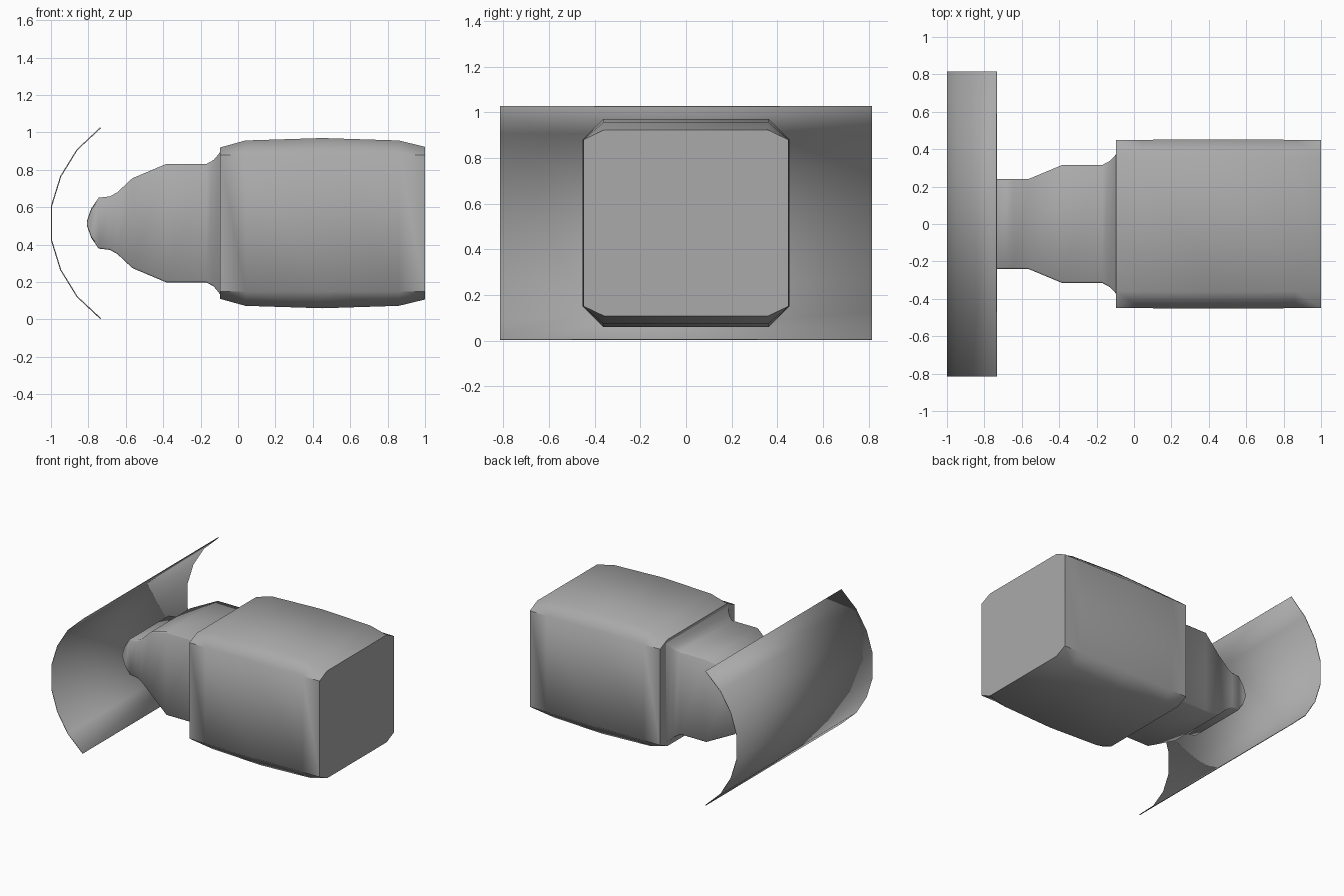
import bpy
import bmesh
from math import radians

MID_Z = 0.515

cube = bpy.data.objects.get("Cube")
if cube:
    bpy.data.objects.remove(cube, do_unlink=True)

grey = bpy.data.materials.new("plain_grey")
grey.use_nodes = True
colour = (0.4, 0.4, 0.4, 1)
grey.diffuse_color = colour
grey.node_tree.nodes["Principled BSDF"].inputs["Base Color"].default_value = colour


def finish(name, bm, angle):
    """Turn a bmesh into a smooth shaded object."""
    bmesh.ops.recalc_face_normals(bm, faces=bm.faces)
    mesh = bpy.data.meshes.new(name)
    bm.to_mesh(mesh)
    bm.free()
    mesh.materials.append(grey)
    obj = bpy.data.objects.new(name, mesh)
    bpy.context.collection.objects.link(obj)
    bpy.ops.object.select_all(action="DESELECT")
    obj.select_set(True)
    bpy.context.view_layer.objects.active = obj
    bpy.ops.object.shade_smooth_by_angle(angle=radians(angle))
    return obj


def loft(name, stations, angle):
    """Skin chamfered rectangles (x, half width, half height, cut y, cut z)."""
    bm = bmesh.new()
    rings = []
    for x, w, h, cy, cz in stations:
        quarter = [(w, h - cz), (w - cy, h)]
        ring = quarter + [(-y, z) for y, z in reversed(quarter)]
        ring += [(-y, -z) for y, z in ring]
        rings.append([bm.verts.new((x, y, MID_Z + z)) for y, z in ring])
    for a, b in zip(rings, rings[1:]):
        for i in range(len(a)):
            j = (i + 1) % len(a)
            bm.faces.new((a[i], a[j], b[j], b[i]))
    bm.faces.new(rings[0])
    bm.faces.new(rings[-1])
    return finish(name, bm, angle)


# Main housing: flat sides, gently bulging top and bottom, chamfered edges
housing = [(-0.095, 0.448, 0.405), (0.04, 0.45, 0.442), (0.45, 0.453, 0.455),
           (0.86, 0.45, 0.442), (1.0, 0.448, 0.408)]
loft("housing", [(x, w, h, 0.09, h - 0.365) for x, w, h in housing], 50)

# Neck: flares into the housing and tapers to a rounded nose
neck = [(-0.09, 0.38, 0.39), (-0.105, 0.362, 0.368), (-0.13, 0.337, 0.338),
        (-0.17, 0.315, 0.316), (-0.385, 0.315, 0.316), (-0.565, 0.24, 0.24),
        (-0.645, 0.24, 0.165), (-0.685, 0.24, 0.143), (-0.745, 0.24, 0.136),
        (-0.785, 0.24, 0.078), (-0.808, 0.24, 0.012)]
loft("neck", [(x, w, h, 0.008, 0.008) for x, w, h in neck], 50)

# Curved shield: thin faceted arc swept across the width
lower = [(-0.735, 0.51), (-0.86, 0.393), (-0.948, 0.25), (-0.997, 0.092)]
arc = [(x, -z) for x, z in lower] + lower[::-1]
bm = bmesh.new()
rows = [[bm.verts.new((x, y, MID_Z + z)) for y in (-0.815, 0.815)] for x, z in arc]
for a, b in zip(rows, rows[1:]):
    bm.faces.new((a[0], a[1], b[1], b[0]))
shield = finish("curved_shield", bm, 50)
solid = shield.modifiers.new("thickness", "SOLIDIFY")
solid.thickness = 0.006
solid.offset = 0
